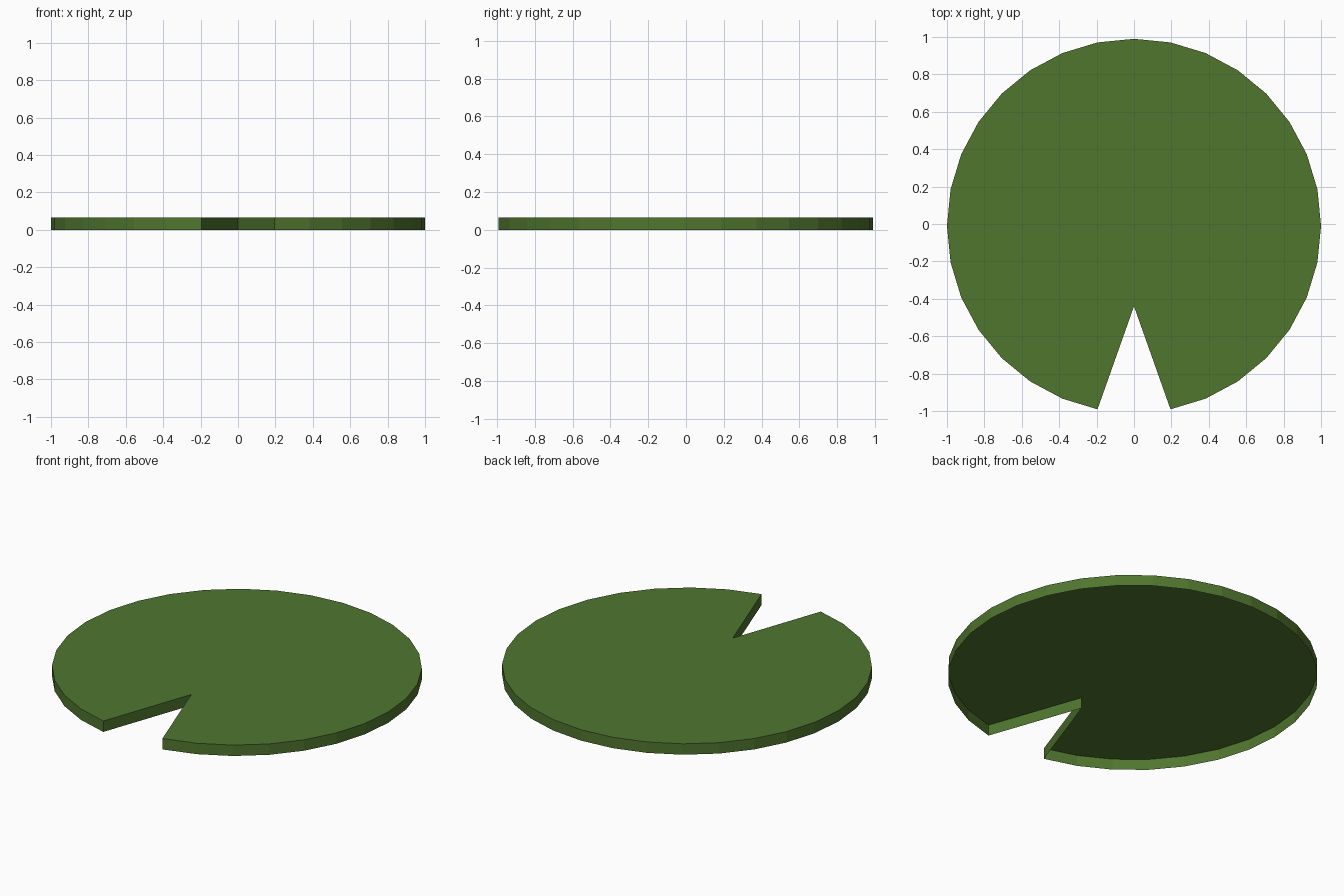
import bpy, bmesh
from math import sin, cos, tau

if "Cube" in bpy.data.objects:
    bpy.data.objects.remove(bpy.data.objects["Cube"])

SIDES, HEIGHT, CENTRE_Y, NOTCH_Y = 32, 0.065, -0.01, -0.44

# Pad outline: a 32-sided disc whose front corner is pulled in as a notch
outline = [(sin(tau * i / SIDES), CENTRE_Y + cos(tau * i / SIDES)) for i in range(SIDES)]
outline[SIDES // 2] = (0.0, NOTCH_Y)

# Flat top with a rim hanging down; the underside is open
bm = bmesh.new()
top = [bm.verts.new((x, y, HEIGHT)) for x, y in reversed(outline)]
low = [bm.verts.new((x, y, 0)) for x, y in reversed(outline)]
bm.faces.new(top)
for i in range(SIDES):
    j = (i + 1) % SIDES
    bm.faces.new((low[i], low[j], top[j], top[i]))

mesh = bpy.data.meshes.new("lily_pad")
bm.to_mesh(mesh)
bm.free()
pad = bpy.data.objects.new("lily_pad", mesh)
bpy.context.collection.objects.link(pad)

# Leaf green
green = bpy.data.materials.new("leaf_green")
green.diffuse_color = (0.08, 0.18, 0.028, 1)
green.use_nodes = True
green.node_tree.nodes["Principled BSDF"].inputs["Base Color"].default_value = green.diffuse_color
mesh.materials.append(green)
